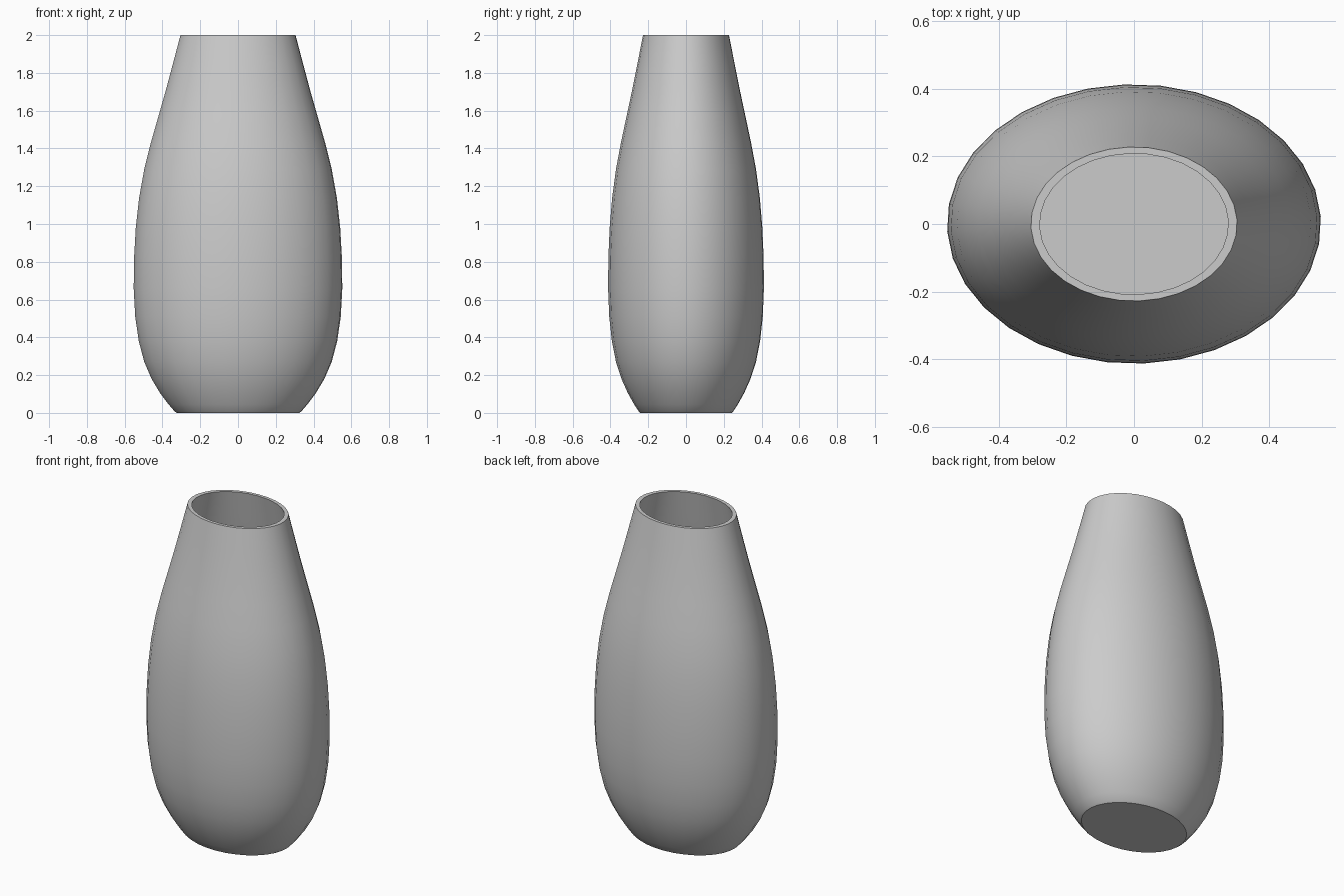
import bpy, bmesh, math
from mathutils import Matrix

cube = bpy.data.objects.get("Cube")
if cube:
    bpy.data.objects.remove(cube, do_unlink=True)

SIDES = 32
DEPTH_RATIO = 0.747
WALL = 0.026
FLOOR = 0.04

# Pale grey glaze
glaze = bpy.data.materials.new("pale_grey")
glaze.use_nodes = True
colour = (0.6, 0.6, 0.6, 1)
glaze.diffuse_color = colour
glaze.node_tree.nodes["Principled BSDF"].inputs["Base Color"].default_value = colour

# Outer wall, from foot to rim, as (radius, height)
outer = [(0.325, 0), (0.336, 0.008), (0.368, 0.045), (0.413, 0.105), (0.458, 0.18),
         (0.497, 0.27), (0.526, 0.38), (0.545, 0.51), (0.553, 0.66), (0.551, 0.82),
         (0.542, 0.98), (0.524, 1.14), (0.497, 1.29), (0.462, 1.43), (0.422, 1.57),
         (0.382, 1.71), (0.342, 1.86), (0.305, 2)]

# Inner wall follows the outer one down to a flat floor
inner = [(r - WALL, z) for r, z in reversed(outer) if z > FLOOR]
profile = [(0, 0)] + outer + inner + [(0, inner[-1][1])]

# Revolve the closed section around the upright axis
bm = bmesh.new()
points = [bm.verts.new((r, 0, z)) for r, z in profile]
edges = [bm.edges.new(pair) for pair in zip(points, points[1:])]
bmesh.ops.spin(bm, geom=points + edges, cent=(0, 0, 0), axis=(0, 0, 1),
               angle=math.tau, steps=SIDES, use_merge=False)
bmesh.ops.remove_doubles(bm, verts=bm.verts, dist=0.0005)
bmesh.ops.recalc_face_normals(bm, faces=bm.faces)

# Flatten the round body into an oval
bmesh.ops.transform(bm, matrix=Matrix.Rotation(math.radians(3), 4, "Z"), verts=bm.verts)
bmesh.ops.scale(bm, vec=(1, DEPTH_RATIO, 1), verts=bm.verts)

mesh = bpy.data.meshes.new("vase")
bm.to_mesh(mesh)
bm.free()
mesh.materials.append(glaze)
vase = bpy.data.objects.new("vase", mesh)
bpy.context.collection.objects.link(vase)

# Smooth body with a crisp rim and foot
bpy.ops.object.select_all(action="DESELECT")
vase.select_set(True)
bpy.context.view_layer.objects.active = vase
bpy.ops.object.shade_smooth_by_angle(angle=math.radians(30))
